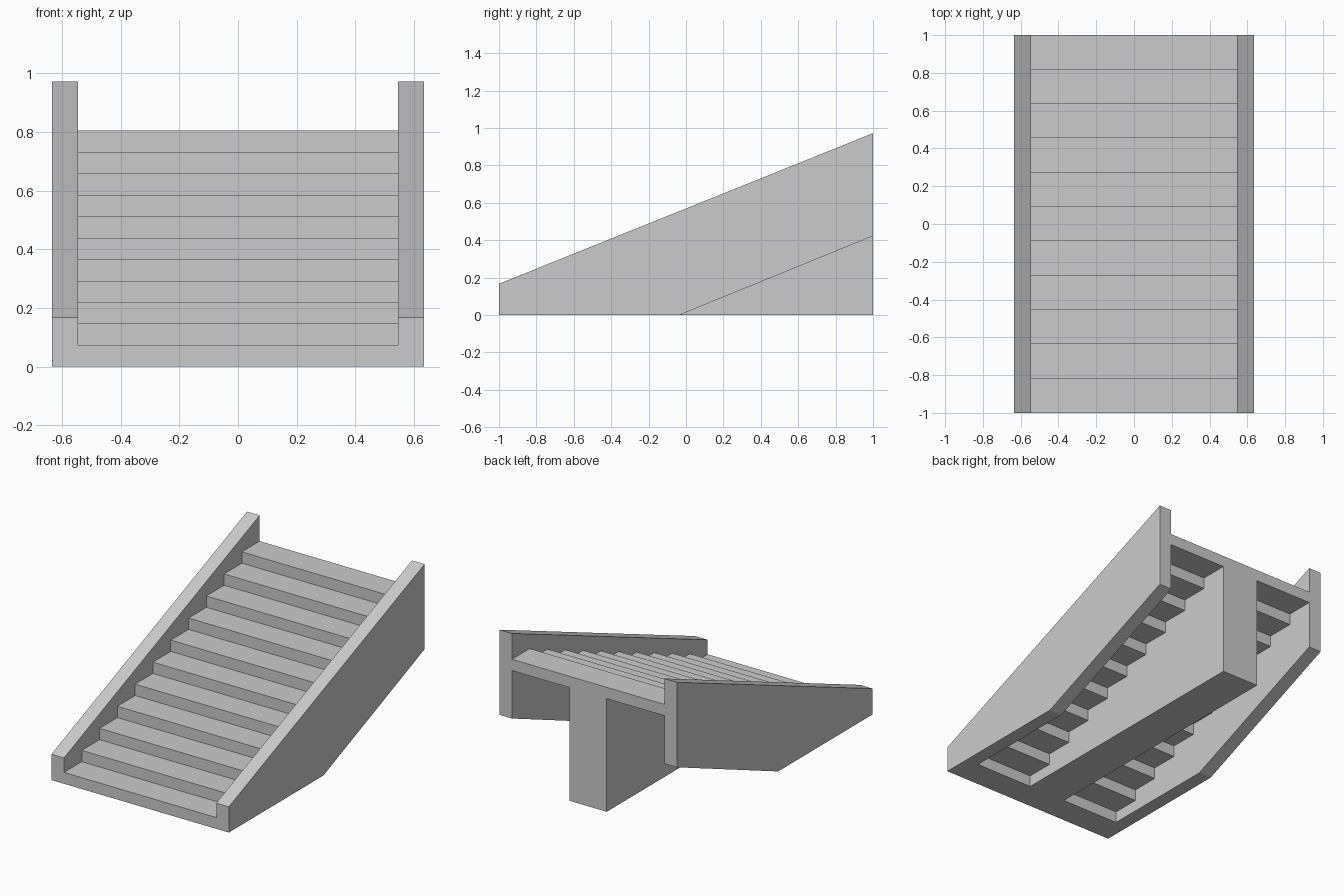
import bpy
import bmesh

cube = bpy.data.objects.get("Cube")
if cube:
    bpy.data.objects.remove(cube, do_unlink=True)

STEPS = 11
RUN = 2 / STEPS
RISE = 0.805 / STEPS
INNER, OUTER = 0.545, 0.635
PILLAR = 0.133

concrete = bpy.data.materials.new("concrete grey")
concrete.use_nodes = True
colour = (0.6, 0.6, 0.6, 1)
concrete.diffuse_color = colour
concrete.node_tree.nodes["Principled BSDF"].inputs["Base Color"].default_value = colour


def prism(name, profile, x0, x1):
    """Extrude a (y, z) profile along x."""
    bm = bmesh.new()
    face = bm.faces.new([bm.verts.new((x0, y, z)) for y, z in profile])
    grown = bmesh.ops.extrude_face_region(bm, geom=[face])["geom"]
    verts = [v for v in grown if isinstance(v, bmesh.types.BMVert)]
    bmesh.ops.translate(bm, verts=verts, vec=(x1 - x0, 0, 0))
    bmesh.ops.recalc_face_normals(bm, faces=bm.faces)
    mesh = bpy.data.meshes.new(name)
    bm.to_mesh(mesh)
    bm.free()
    mesh.materials.append(concrete)
    obj = bpy.data.objects.new(name, mesh)
    bpy.context.collection.objects.link(obj)
    return obj


# Sloping side walls with a raked underside at the back
wall = [(-1, 0), (-0.035, 0), (1, 0.422), (1, 0.972), (-1, 0.167)]
prism("left_wall", wall, INNER, OUTER)
prism("right_wall", wall, -OUTER, -INNER)

# Steps, each one rise thick, open underneath
for i in range(STEPS):
    y, z = -1 + i * RUN, i * RISE
    prism(f"step_{i + 1}", [(y, z), (y + RUN, z), (y + RUN, z + RISE), (y, z + RISE)],
          -INNER, INNER)

# Central support, its top following the underside of the steps
support = [(1, 0)]
for i in range(STEPS - 1, 0, -1):
    y, z = -1 + i * RUN, i * RISE
    support += [(y + RUN, z), (y, z)]
support.append((-1 + RUN, 0))
prism("central_support", support, -PILLAR, PILLAR)
